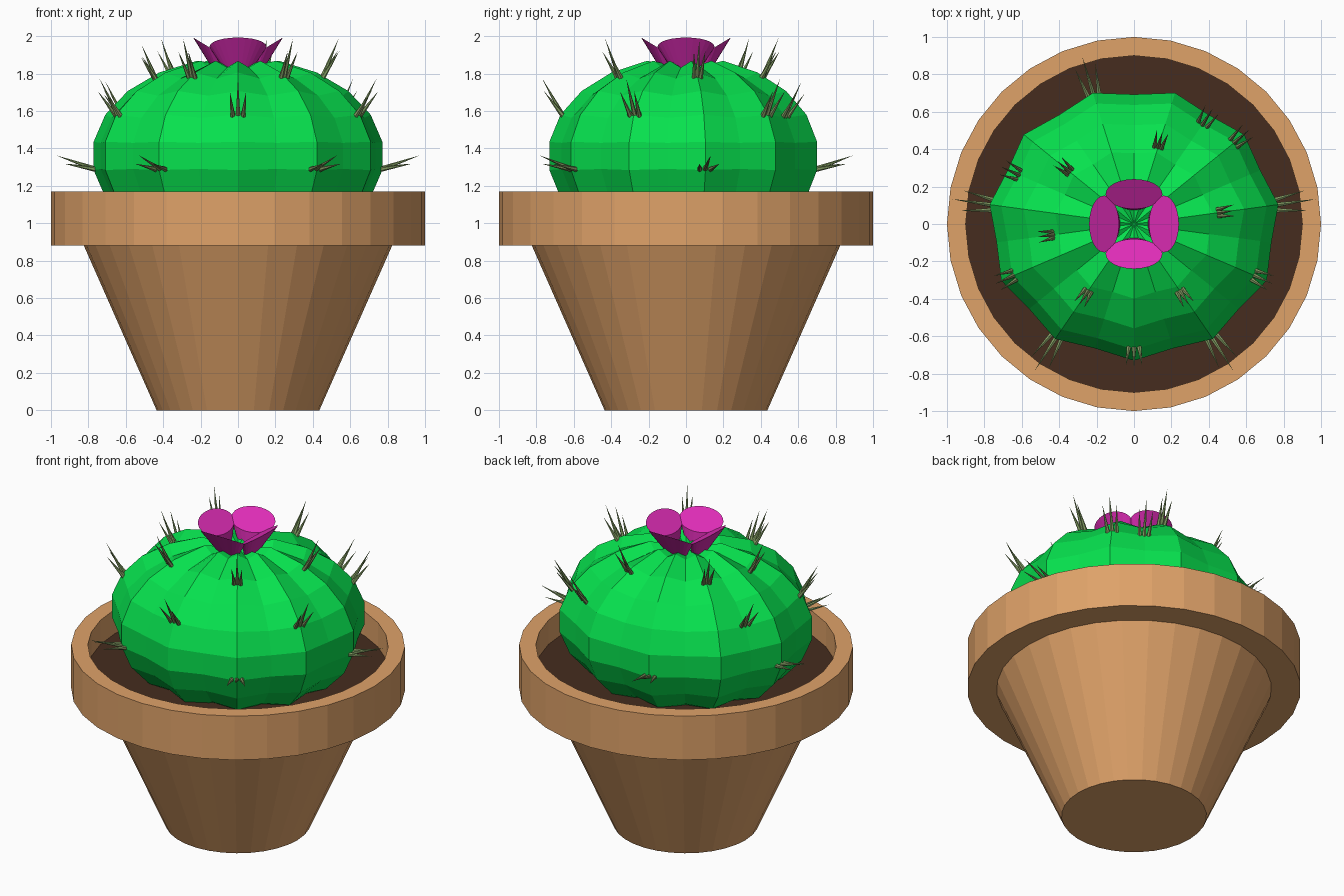
import bpy, bmesh, math
from math import sin, cos, radians, pi
from mathutils import Vector, Matrix

if "Cube" in bpy.data.objects:
    bpy.data.objects.remove(bpy.data.objects["Cube"])


def material(name, color):
    m = bpy.data.materials.new(name)
    m.diffuse_color = (*[c ** 2.2 for c in color], 1)
    m.use_nodes = True
    m.node_tree.nodes["Principled BSDF"].inputs["Base Color"].default_value = m.diffuse_color
    return m


TERRACOTTA = material("terracotta", (0.87, 0.63, 0.41))
SOIL = material("soil", (0.28, 0.19, 0.14))
GREEN = material("cactus_green", (0.06, 0.88, 0.31))
SPINE = material("spine_olive", (0.50, 0.60, 0.38))
PINK = material("petal_pink", (0.87, 0.19, 0.71))


def finish(bm, name, mat):
    bmesh.ops.recalc_face_normals(bm, faces=bm.faces)
    me = bpy.data.meshes.new(name)
    bm.to_mesh(me)
    bm.free()
    me.materials.append(mat)
    ob = bpy.data.objects.new(name, me)
    bpy.context.collection.objects.link(ob)
    return ob


def skin(bm, rings):
    """Join equal rings of points with quads and return the vertex rings."""
    vs = [[bm.verts.new(p) for p in r] for r in rings]
    n = len(vs[0])
    for a, b in zip(vs, vs[1:]):
        for i in range(n):
            j = (i + 1) % n
            bm.faces.new((a[i], a[j], b[j], b[i]))
    return vs


def fan(bm, ring, tip):
    t = bm.verts.new(tip)
    for i in range(len(ring)):
        bm.faces.new((ring[i], ring[(i + 1) % len(ring)], t))


# Pot with overhanging rim
SIDES = 32
SOIL_Z = 1.01
bm = bmesh.new()
profile = [(0.435, 0), (0.824, 0.88), (1, 0.88), (1, 1.17), (0.9, 1.17), (0.9, SOIL_Z)]
rings = skin(bm, [[(r * cos(2 * pi * i / SIDES), r * sin(2 * pi * i / SIDES), z)
                   for i in range(SIDES)] for r, z in profile])
bm.faces.new(rings[0])
finish(bm, "pot", TERRACOTTA)

# Soil disc
bm = bmesh.new()
bmesh.ops.create_circle(bm, cap_ends=True, segments=SIDES, radius=0.9,
                        matrix=Matrix.Translation((0, 0, SOIL_Z)))
finish(bm, "soil", SOIL)

# Ribbed cactus body: squashed sphere with every other meridian pushed in
RIBS = 11
RX, RY, RZ, CZ = 0.788, 0.738, 0.53, 1.36


def body_point(ang, lat, inset=0.0):
    return Vector(((RX - inset) * cos(lat) * cos(ang),
                   (RY - inset) * cos(lat) * sin(ang),
                   CZ + (RZ - inset) * sin(lat)))


bm = bmesh.new()
rows = []
for k in range(-5, 5):
    lat = (k + 0.5) * pi / 11
    rows.append([body_point(-pi / 2 + pi * i / RIBS, lat, 0.038 * (i % 2))
                 for i in range(2 * RIBS)])
rings = skin(bm, rows)
fan(bm, rings[0], (0, 0, CZ - RZ))
fan(bm, rings[-1], (0, 0, 1.82))
finish(bm, "cactus_body", GREEN)

# Spine clusters: (meridian step from the front, 22 per turn), by height
levels = [
    (-8, 14, (6, 16, 2, 20, 12)),         # low
    (24.5, 56, (0, 4, 18, 8, 9, 15)),     # middle
    (54, 62, (2, 20, 6, 10, 14, 17)),     # top
]
bm = bmesh.new()
for lat, elev, steps in levels:
    for s in steps:
        ang = -pi / 2 + s * pi / RIBS
        for turn, tilt, length in ((0, 5, 0.23), (9, -4, 0.17), (-9, -4, 0.17)):
            base = body_point(ang + radians(turn) * 0.25, radians(lat),
                              0.038 * (s % 2) + 0.015)
            a, e = ang + radians(turn), radians(elev + tilt)
            d = Vector((cos(a) * cos(e), sin(a) * cos(e), sin(e)))
            rot = d.to_track_quat('Z', 'Y').to_matrix().to_4x4()
            bmesh.ops.create_cone(bm, cap_ends=True, segments=6, radius1=0.014,
                                  radius2=0, depth=length,
                                  matrix=Matrix.Translation(base + d * length / 2) @ rot)
finish(bm, "spines", SPINE)

# Flower: four slanted elliptical cones opening towards the middle
for q, side in enumerate(("front", "right", "back", "left")):
    bm = bmesh.new()
    rot = Matrix.Rotation(q * pi / 2, 3, 'Z')
    rim = []
    for i in range(24):
        t = 2 * pi * i / 24
        rim.append(bm.verts.new(rot @ Vector((0.152 * cos(t), -0.16 - 0.08 * sin(t),
                                              1.945 + 0.048 * sin(t)))))
    bm.faces.new(rim)
    fan(bm, rim, rot @ Vector((0, -0.065, 1.71)))
    finish(bm, side + "_petal", PINK)
